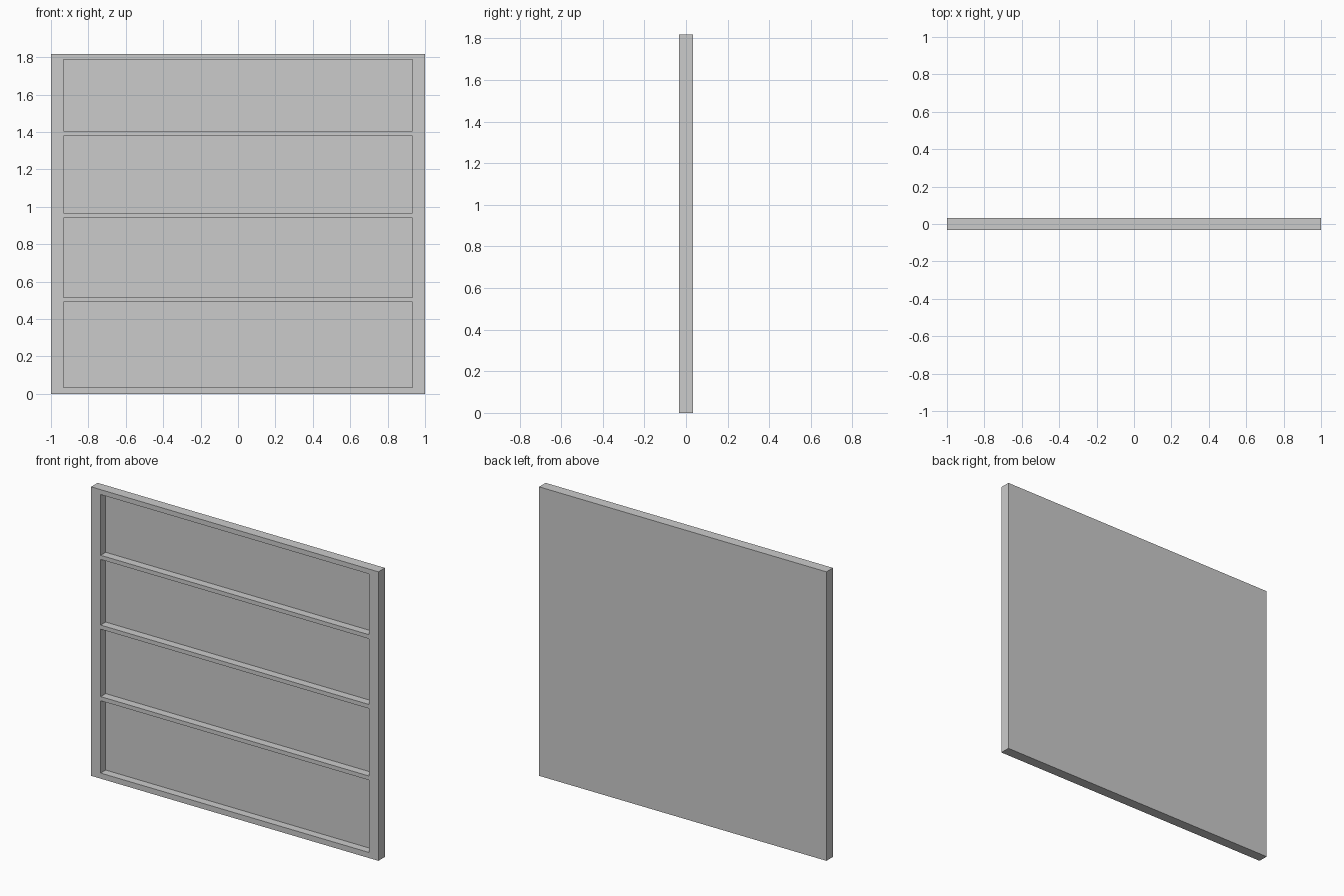
import bpy

if "Cube" in bpy.data.objects:
    bpy.data.objects.remove(bpy.data.objects["Cube"])

WIDTH, DEPTH, HEIGHT = 2.0, 0.065, 1.818
RECESS_HALF_W = 0.933
RECESS_DEPTH = 0.05
FRONT = -DEPTH / 2
# bottom and top of each recessed bay, lowest first
BAYS = [(0.035, 0.49), (0.516, 0.94), (0.966, 1.379), (1.405, 1.787)]


def box(name, lo, hi):
    centre = [(a + b) / 2 for a, b in zip(lo, hi)]
    bpy.ops.mesh.primitive_cube_add(size=1, location=centre)
    ob = bpy.context.object
    ob.name = name
    ob.scale = [b - a for a, b in zip(lo, hi)]
    bpy.ops.object.transform_apply(location=True, rotation=False, scale=True)
    return ob


# Solid slab: back sheet, stiles and rails in one piece
panel = box("framed_panel", (-WIDTH / 2, FRONT, 0), (WIDTH / 2, -FRONT, HEIGHT))

# Recessed bays cut into the front
for z0, z1 in BAYS:
    cutter = box("bay_cutter", (-RECESS_HALF_W, FRONT - 0.1, z0),
                 (RECESS_HALF_W, FRONT + RECESS_DEPTH, z1))
    cutter.hide_render = True
    mod = panel.modifiers.new("bay", "BOOLEAN")
    mod.operation = "DIFFERENCE"
    mod.solver = "EXACT"
    mod.object = cutter
    bpy.context.view_layer.objects.active = panel
    bpy.ops.object.modifier_apply(modifier=mod.name)
    bpy.data.objects.remove(cutter, do_unlink=True)
